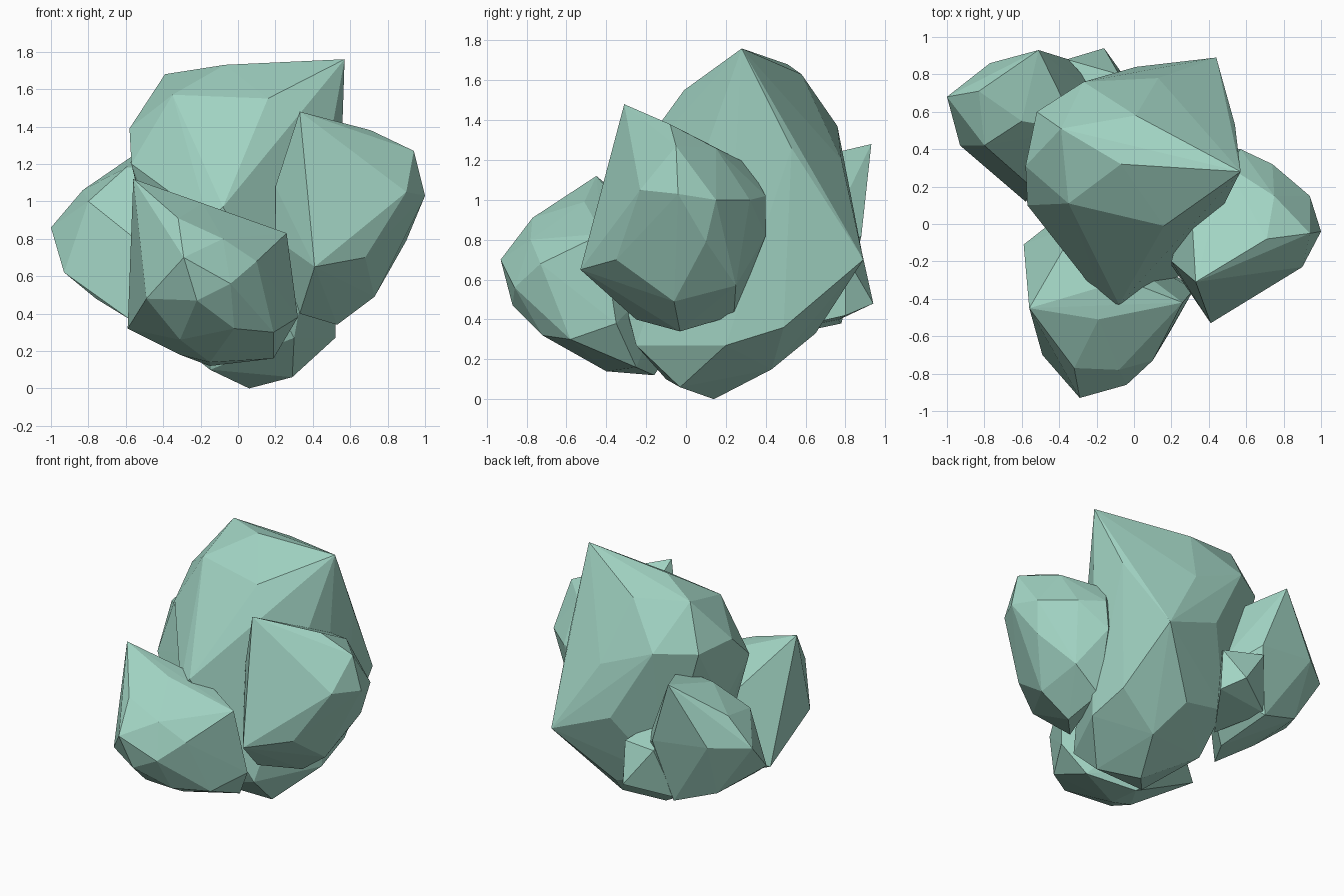
import bpy, bmesh

mat = bpy.data.materials.new("pale_green_stone")
mat.diffuse_color = (0.36, 0.66, 0.55, 1)


def rock(name, corners):
    """Faceted boulder: the convex hull of a few corner points."""
    bm = bmesh.new()
    for c in corners:
        bm.verts.new(c)
    bmesh.ops.convex_hull(bm, input=bm.verts[:])
    loose = [v for v in bm.verts if not v.link_faces]
    bmesh.ops.delete(bm, geom=loose, context='VERTS')
    bmesh.ops.recalc_face_normals(bm, faces=bm.faces[:])
    me = bpy.data.meshes.new(name)
    bm.to_mesh(me)
    bm.free()
    me.materials.append(mat)
    ob = bpy.data.objects.new(name, me)
    bpy.context.collection.objects.link(ob)
    return ob


# tall central boulder: crown, waist, base
rock("central_rock", [
    (.57, .28, 1.76), (-.07, .32, 1.73), (-.39, .51, 1.68), (.01, .58, 1.63),
    (-.35, .11, 1.57), (.16, -.01, 1.55), (-.58, .31, 1.39), (-.57, .1, 1.2),
    (-.52, .6, 1.37), (-.27, .76, 1.37), (.13, .78, 1.2), (.54, .53, 1.26),
    (-.08, -.43, .97), (-.16, -.42, .9), (.01, .84, .87), (.44, .89, .7),
    (-.5, .3, .9), (.52, .2, .27), (.5, .49, .36), (.3, -.25, .27),
    (.1, .65, .33), (.29, -.03, .06), (.06, .14, 0), (.2, .43, .15),
    (-.15, -.1, .1), (-.3, .3, .22), (-.25, .6, .42)])

# front boulder
rock("front_rock", [
    (-.56, -.45, 1.12), (-.3, 0, .75), (-.05, -.3, .93), (-.19, -.51, .99),
    (-.32, -.77, .91), (-.08, -.78, .8), (.26, -.42, .83), (.1, -.73, .68),
    (-.29, -.93, .7), (-.04, -.86, .56), (-.22, -.87, .47), (-.49, -.7, .48),
    (-.02, -.72, .32), (.19, -.58, .3), (.32, -.35, .38), (.19, -.25, .16),
    (-.15, -.4, .14), (-.31, -.6, .26), (-.31, -.4, .18), (-.59, -.11, .32),
    (-.45, 0, .36), (-.15, -.16, .12)])

# right boulder
rock("right_rock", [
    (.33, -.31, 1.48), (.71, -.08, 1.38), (.75, .15, 1.26), (.94, -.05, 1.27),
    (1, -.04, 1.03), (.9, -.23, 1.05), (.94, .15, 1.0), (.74, .32, 1.0),
    (.5, .31, 1.18), (.57, .4, 1.02), (.55, .4, .82), (.9, .1, .79),
    (.41, -.53, .65), (.68, -.35, .7), (.73, -.06, .49), (.7, .25, .57),
    (.5, .24, .42), (.53, -.03, .34), (.33, -.25, .4), (.2, -.2, 1.08),
    (.2, -.22, .8), (.3, .2, 1.2)])

# rear left boulder with a low spur beside it
rock("rear_left_rock", [
    (-.51, .93, 1.28), (-.83, .71, 1.06), (-1, .68, .86), (-.77, .86, .87),
    (-.93, .42, .62), (-.8, .42, 1.0), (-.6, .55, 1.18), (-.75, .72, .49),
    (-.76, .3, .48), (-.58, .12, .37), (-.45, .78, .38), (-.4, .4, .3),
    (-.35, .88, .82), (-.3, .5, 1.18), (-.55, .2, .8), (-.1, .6, .6)])
rock("rear_spur", [
    (-.16, .94, .48), (-.36, .88, .75), (-.08, .8, .72), (-.45, .77, .4),
    (-.06, .8, .42), (-.3, .45, .34), (-.3, .5, .9)])
